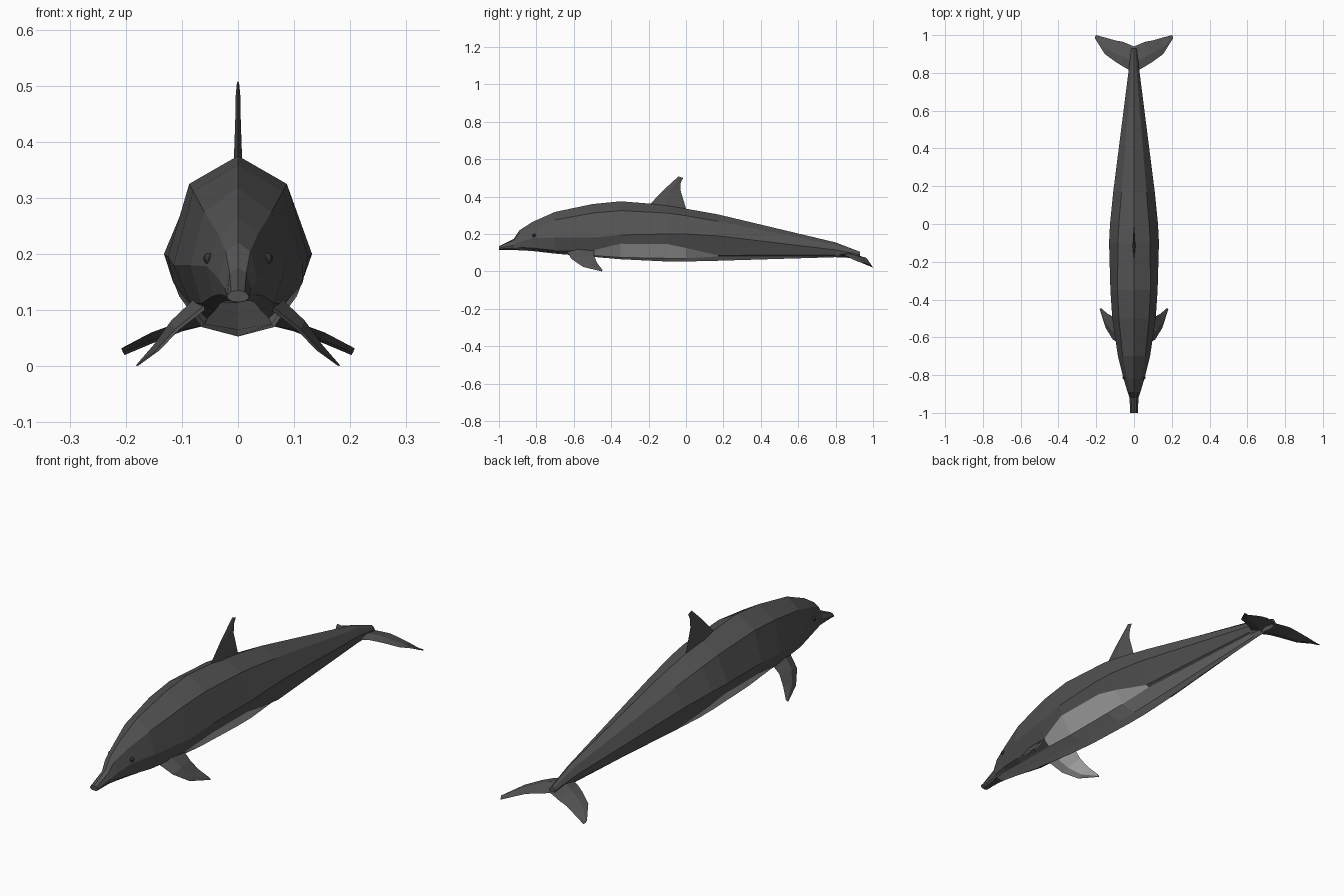
import bpy, bmesh
from mathutils import Vector

if "Cube" in bpy.data.objects:
    bpy.data.objects.remove(bpy.data.objects["Cube"])


def material(name, value):
    m = bpy.data.materials.new(name)
    m.diffuse_color = (value, value, value, 1)
    m.use_nodes = True
    m.node_tree.nodes["Principled BSDF"].inputs["Base Color"].default_value = m.diffuse_color
    return m


SKIN = material("dark grey skin", 0.085)
BELLY = material("pale belly", 0.48)
EYE = material("eye", 0.04)


def loft(name, rings, mirror=False, pale_rule=None):
    """Skin equal-sized rings of points; pale_rule(ring, side, face) picks the belly colour."""
    bm = bmesh.new()
    vs = [[bm.verts.new(p) for p in r] for r in rings]
    n = len(rings[0])
    faces = []
    for i in range(len(rings) - 1):
        for j in range(n):
            k = (j + 1) % n
            faces.append((i, j, bm.faces.new((vs[i][j], vs[i][k], vs[i + 1][k], vs[i + 1][j]))))
    bm.faces.new(vs[0])
    bm.faces.new(vs[-1])
    bmesh.ops.recalc_face_normals(bm, faces=bm.faces)
    if pale_rule:
        for i, j, f in faces:
            f.material_index = int(pale_rule(i, j, f))
    me = bpy.data.meshes.new(name)
    bm.to_mesh(me)
    bm.free()
    ob = bpy.data.objects.new(name, me)
    bpy.context.collection.objects.link(ob)
    me.materials.append(SKIN)
    me.materials.append(BELLY)
    if mirror:
        ob.modifiers.new("mirror", 'MIRROR').use_mirror_merge = False
    return ob


def fin(name, sections, normal, **kw):
    """Blade from (leading point, trailing point, half thickness) sections."""
    nrm = Vector(normal).normalized()
    rings = []
    for lead, trail, t in sections:
        a, b = Vector(lead), Vector(trail)
        c = a.lerp(b, 0.4)
        rings.append((a, c + nrm * t, b, c - nrm * t))
    return loft(name, rings, **kw)


# Body stations: y, top z, shoulder x z, side x z, flank x z, belly x z, keel z
STATIONS = [
    (-1.00, .135, .012, .133, .020, .125, .018, .120, .012, .116, .114),
    (-.92, .175, .015, .167, .024, .140, .022, .125, .015, .117, .114),
    (-.89, .220, .022, .205, .034, .155, .030, .128, .020, .117, .113),
    (-.82, .265, .035, .235, .055, .178, .045, .125, .030, .113, .109),
    (-.70, .318, .060, .275, .085, .180, .065, .112, .040, .100, .095),
    (-.50, .360, .080, .312, .115, .180, .085, .112, .055, .085, .078),
    (-.35, .375, .087, .325, .125, .195, .115, .148, .060, .075, .065),
    (-.10, .355, .085, .312, .132, .200, .113, .146, .065, .070, .053),
    (.00, .335, .080, .298, .127, .200, .105, .125, .065, .070, .053),
    (.17, .305, .066, .268, .110, .190, .075, .086, .060, .080, .057),
    (.80, .155, .015, .142, .030, .115, .025, .088, .020, .080, .076),
    (.93, .105, .008, .100, .014, .090, .012, .080, .010, .075, .070),
]
rings = []
for y, top, *sides, keel in STATIONS:
    half = list(zip(sides[0::2], sides[1::2]))
    rings.append([(0, y, top)] + [(x, y, z) for x, z in half] + [(0, y, keel)]
                 + [(-x, y, z) for x, z in reversed(half)])

# Keel faces are pale behind the beak, flank faces only along the middle
loft("body", rings,
     pale_rule=lambda i, j, f: (j in (4, 5) and i >= 2) or (j in (3, 6) and 5 <= i <= 8))

# Dorsal fin
fin("dorsal_fin", [
    ((0, -.20, .33), (0, .01, .31), .010),
    ((0, -.19, .362), (0, 0, .337), .008),
    ((0, -.12, .435), (0, -.03, .435), .005),
    ((0, -.06, .49), (0, -.028, .475), .004),
    ((0, -.04, .508), (0, -.015, .50), .002),
], (1, 0, 0))

# Flippers, pale on the underside
fin("flippers", [
    ((.055, -.64, .112), (.080, -.49, .115), .014),
    ((.112, -.612, .066), (.110, -.492, .085), .011),
    ((.150, -.55, .024), (.140, -.475, .045), .007),
    ((.182, -.45, .0), (.172, -.447, .008), .002),
], (.7, 0, .7), mirror=True, pale_rule=lambda i, j, f: f.normal.z < 0)

# Tail flukes
fin("tail_flukes", [
    ((0, .80, .092), (0, .94, .080), .014),
    ((.06, .835, .090), (.06, .965, .072), .010),
    ((.10, .86, .080), (.10, .972, .062), .008),
    ((.155, .90, .060), (.145, .985, .044), .006),
    ((.208, .985, .032), (.202, 1.0, .020), .003),
], (.25, .1, 1), mirror=True)

# Eyes
bm = bmesh.new()
bmesh.ops.create_uvsphere(bm, u_segments=8, v_segments=6, radius=.01)
bmesh.ops.translate(bm, verts=bm.verts, vec=(.052, -.812, .192))
me = bpy.data.meshes.new("eyes")
bm.to_mesh(me)
bm.free()
me.materials.append(EYE)
eyes = bpy.data.objects.new("eyes", me)
bpy.context.collection.objects.link(eyes)
eyes.modifiers.new("mirror", 'MIRROR')
